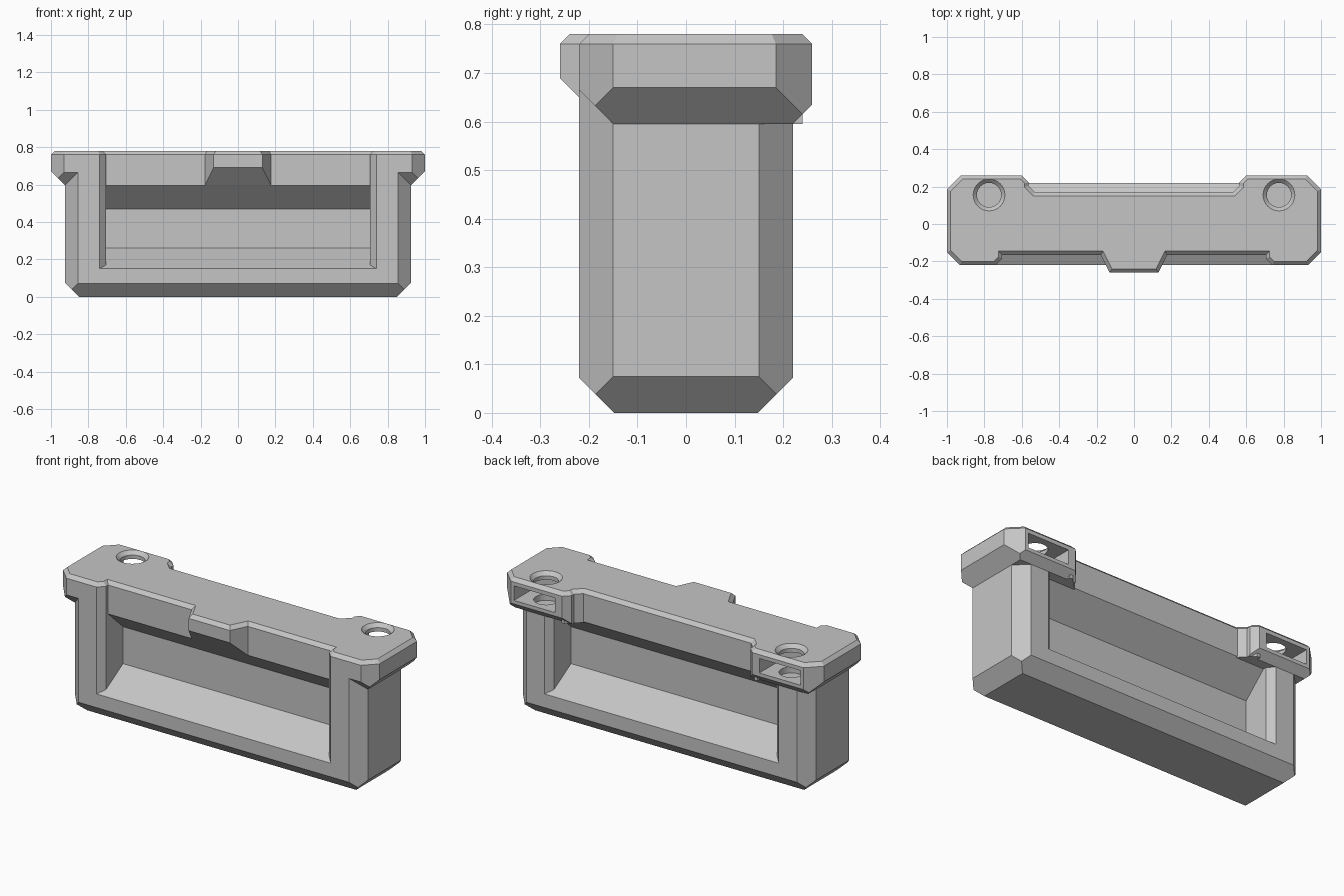
import bpy, bmesh, math
from mathutils import Vector

cube = bpy.data.objects.get("Cube")
if cube:
    bpy.data.objects.remove(cube, do_unlink=True)

grey = bpy.data.materials.new("plain grey")
grey.use_nodes = True
colour = (0.56, 0.56, 0.56, 1)
grey.diffuse_color = colour
grey.node_tree.nodes["Principled BSDF"].inputs["Base Color"].default_value = colour

TOP = 0.78
RIM = 0.02


def finish(bm, name, side=1):
    bmesh.ops.scale(bm, vec=(side, 1, 1), verts=bm.verts)
    bmesh.ops.recalc_face_normals(bm, faces=bm.faces)
    mesh = bpy.data.meshes.new(name)
    bm.to_mesh(mesh)
    bm.free()
    mesh.materials.append(grey)
    obj = bpy.data.objects.new(name, mesh)
    bpy.context.scene.collection.objects.link(obj)
    return obj


def block(name, xs, ys, zs, planes=(), side=1, rim=False):
    """Box trimmed by planes (normal, distance); rim chamfers the upright sides at the top."""
    bm = bmesh.new()
    bmesh.ops.create_cube(bm, size=1)
    lo, hi = (Vector(c) for c in zip(xs, ys, zs))
    for v in bm.verts:
        v.co = Vector((lo[i] + (v.co[i] + 0.5) * (hi[i] - lo[i]) for i in range(3)))
    cuts = [(Vector(n), d) for n, d in planes]
    if rim:
        walls = [(Vector((1, 0, 0)), xs[1]), (Vector((-1, 0, 0)), -xs[0]),
                 (Vector((0, 1, 0)), ys[1]), (Vector((0, -1, 0)), -ys[0])]
        walls += [(n / n.length, d / n.length) for n, d in cuts if n.z == 0]
        cuts += [(n + Vector((0, 0, 1)), d + TOP - RIM) for n, d in walls]
    for n, d in cuts:
        bmesh.ops.bisect_plane(bm, geom=bm.verts[:] + bm.edges[:] + bm.faces[:], dist=1e-5,
                               plane_co=n * (d / n.length_squared), plane_no=n, clear_outer=True)
        bmesh.ops.holes_fill(bm, edges=bm.edges, sides=0)
    return finish(bm, name, side)


def bore_cutter(name, centre, profile, side, count=32):
    """Round cutter stacked from (radius, height) rings."""
    bm = bmesh.new()
    rings = []
    for r, z in profile:
        angles = [math.tau * i / count for i in range(count)]
        rings.append([bm.verts.new((centre[0] + r * math.cos(a), centre[1] + r * math.sin(a), z))
                      for a in angles])
    for a, b in zip(rings, rings[1:]):
        for i in range(count):
            j = (i + 1) % count
            bm.faces.new((a[i], a[j], b[j], b[i]))
    bm.faces.new(rings[0])
    bm.faces.new(rings[-1])
    return finish(bm, name, side)


def cut(obj, cutters):
    for c in cutters:
        mod = obj.modifiers.new(c.name, "BOOLEAN")
        mod.operation = "DIFFERENCE"
        mod.solver = "EXACT"
        mod.object = c


# Bottom rail with chamfered lower edges and sloped pocket floors
slope = math.tan(math.radians(30))
rail_planes = []
for s in (1, -1):
    rail_planes += [((0, s, -1), 0.148), ((0, s * slope, 1), 0.15 + 0.22 * slope)]
block("bottom_rail", (-0.8, 0.8), (-0.22, 0.22), (0, 0.26), rail_planes)

# Thin wall between the front and back pockets
block("centre_web", (-0.72, 0.72), (-0.03, 0.03), (0.2, 0.55))

# Top shelf with sloped undersides
shelf = block("top_shelf", (-0.8, 0.8), (-0.165, 0.17), (0.47, TOP),
              [((0, s, -1.08), -0.478) for s in (1, -1)], rim=True)

# Tapered nub at the middle of the front
block("front_nub", (-0.25, 0.25), (-0.26, -0.1), (0.595, TOP),
      [((1, -0.5, 0), 0.26), ((-1, -0.5, 0), 0.26), ((0, -1, -1), -0.43)], rim=True)

# Chamfers shared by the end caps and the rear tabs
cap_planes = [((1, -1, 0), 1.15), ((1, 1, 0), 1.185), ((1, 0, -1), 0.33),
              ((0, -1, -1), -0.445), ((0, 1, -1), -0.375)]
pillar_planes = [((1, 1, 0), 1.075), ((1, -1, 0), 1.075), ((1, 0, -1), 0.85),
                 ((0, 1, -1), 0.148), ((0, -1, -1), 0.148),
                 ((-1, -1, 0), -0.52), ((-1, 1, 0), -0.52)]

for side, label in ((1, "left"), (-1, "right")):
    # End pillar, cap and rear tab
    pillar = block(label + "_pillar", (0.705, 0.925), (-0.22, 0.22), (0, 0.7),
                   pillar_planes, side)
    cap = block(label + "_end_cap", (0.705, 1), (-0.22, 0.26), (0.595, TOP),
                cap_planes + [((-1, -1, 0), -0.52)], side, rim=True)
    tab = block(label + "_rear_tab", (0.565, 1), (0, 0.26), (0.595, TOP),
                cap_planes + [((-1, 1, 0), -0.34)], side, rim=True)
    # Diagonal corner between tab and shelf
    block(label + "_tab_corner", (0.5, 0.62), (0.1, 0.24), (0.595, TOP),
          [((-1, 1, 0), -0.36)], side, rim=True)

    # Slot open at the rear and countersunk screw hole
    slot = block(label + "_slot_cutter", (0.645, 0.905), (0.07, 0.35), (0.655, 0.738), side=side)
    hole = bore_cutter(label + "_hole_cutter", (0.775, 0.155),
                       [(0.065, 0.62), (0.065, 0.76), (0.105, 0.8)], side)
    for cutter in (slot, hole):
        cutter.hide_render = True
        cutter.display_type = "WIRE"
    for part in (pillar, cap, tab, shelf):
        cut(part, (slot, hole))
